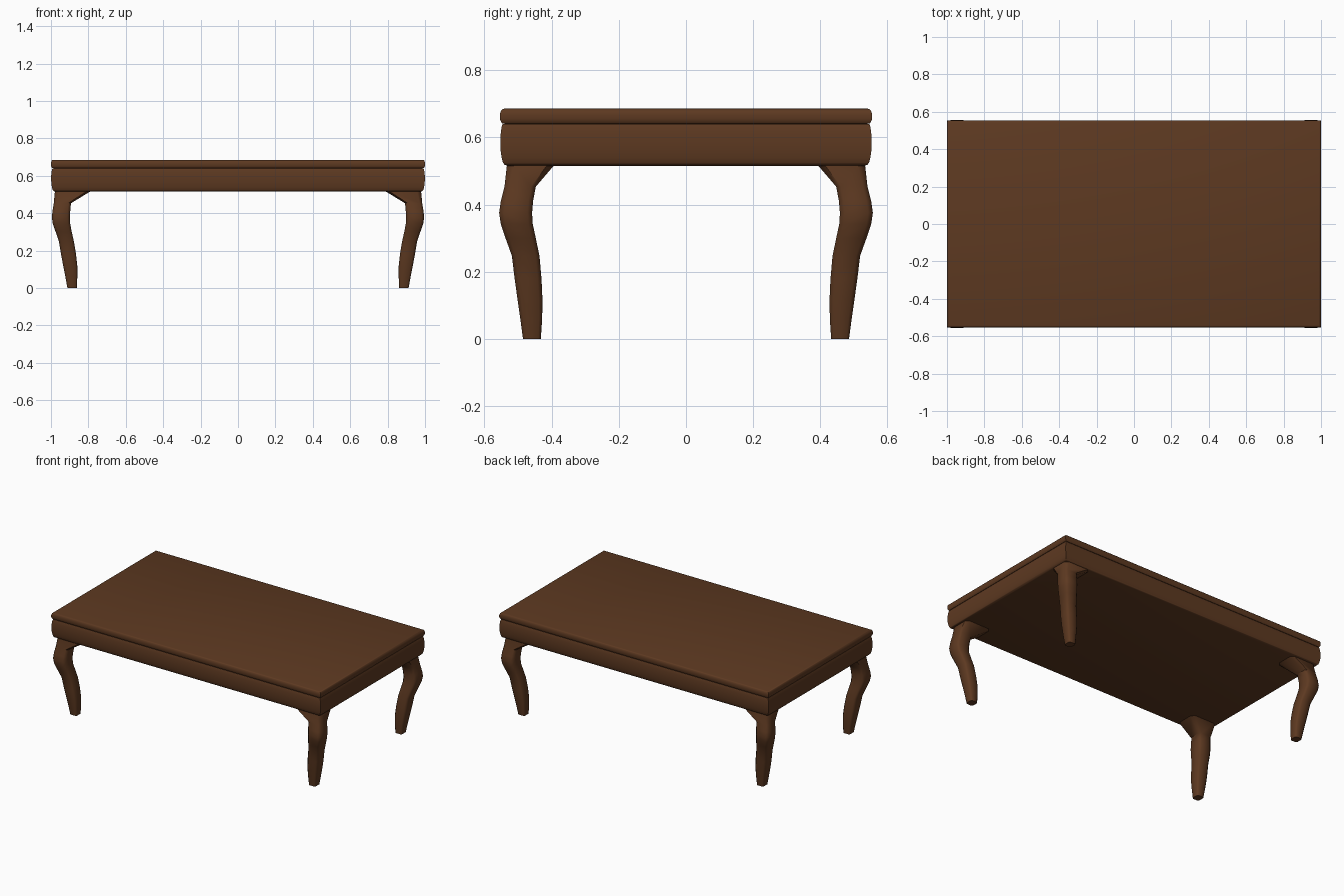
import bpy, bmesh, math

if "Cube" in bpy.data.objects:
    bpy.data.objects.remove(bpy.data.objects["Cube"])

wood = bpy.data.materials.new("dark_wood")
wood.diffuse_color = (0.11, 0.041, 0.015, 1)
wood.use_nodes = True
wood.node_tree.nodes["Principled BSDF"].inputs["Base Color"].default_value = wood.diffuse_color


def loft(name, rings, smooth_angle):
    """Skin a stack of equal-length point rings and cap both ends."""
    bm = bmesh.new()
    loops = [[bm.verts.new(p) for p in ring] for ring in rings]
    n = len(loops[0])
    for a, b in zip(loops, loops[1:]):
        for i in range(n):
            j = (i + 1) % n
            bm.faces.new((a[i], a[j], b[j], b[i]))
    bm.faces.new(loops[0])
    bm.faces.new(loops[-1])
    bmesh.ops.recalc_face_normals(bm, faces=bm.faces)
    mesh = bpy.data.meshes.new(name)
    bm.to_mesh(mesh)
    bm.free()
    mesh.shade_smooth()
    mesh.set_sharp_from_angle(angle=math.radians(smooth_angle))
    mesh.materials.append(wood)
    ob = bpy.data.objects.new(name, mesh)
    bpy.context.collection.objects.link(ob)
    return ob


def slab(name, profile):
    """Rectangular slab whose edge follows (inset, z) profile points."""
    rings = []
    for inset, z in profile:
        x, y = 1.0 - inset, 0.5535 - inset
        rings.append([(-x, -y, z), (x, -y, z), (x, y, z), (-x, y, z)])
    return loft(name, rings, 35)


# Table top with a rounded bead edge
slab("table_top", [(0.016, 0.640), (0.007, 0.641), (0.003, 0.646), (0.0, 0.654),
                   (0.0, 0.670), (0.003, 0.679), (0.007, 0.683), (0.012, 0.685)])

# Bulging apron, flat underneath
slab("apron", [(0.022, 0.515), (0.014, 0.518), (0.009, 0.524), (0.005, 0.540),
               (0.002, 0.560), (0.001, 0.580), (0.001, 0.600), (0.003, 0.618),
               (0.005, 0.632), (0.008, 0.639), (0.016, 0.641)])

# Curved leg sections: z, outer x, inner x, outer y, inner y
SECTIONS = [
    (0.000, 0.912, 0.862, 0.485, 0.432),
    (0.060, 0.923, 0.859, 0.493, 0.428),
    (0.116, 0.934, 0.859, 0.501, 0.427),
    (0.180, 0.946, 0.866, 0.510, 0.430),
    (0.247, 0.957, 0.877, 0.518, 0.436),
    (0.300, 0.975, 0.889, 0.537, 0.447),
    (0.342, 0.990, 0.897, 0.551, 0.456),
    (0.375, 0.995, 0.899, 0.556, 0.458),
    (0.410, 0.992, 0.897, 0.551, 0.455),
    (0.453, 0.985, 0.893, 0.540, 0.447),
    (0.516, 0.979, 0.790, 0.533, 0.393),
]


def leg(name, sx, sy):
    rings = []
    for z, xo, xi, yo, yi in SECTIONS:
        c = 0.15 * min(xo - xi, yo - yi)  # corner chamfer
        pts = [(xi + c, yi), (xo - c, yi), (xo, yi + c), (xo, yo - c),
               (xo - c, yo), (xi + c, yo), (xi, yo - c), (xi, yi + c)]
        rings.append([(sx * x, sy * y, z) for x, y in pts])
    return loft(name, rings, 50)


# Four mirrored legs
for side, sx in (("left", -1), ("right", 1)):
    for end, sy in (("front", -1), ("back", 1)):
        leg(f"{end}_{side}_leg", sx, sy)
